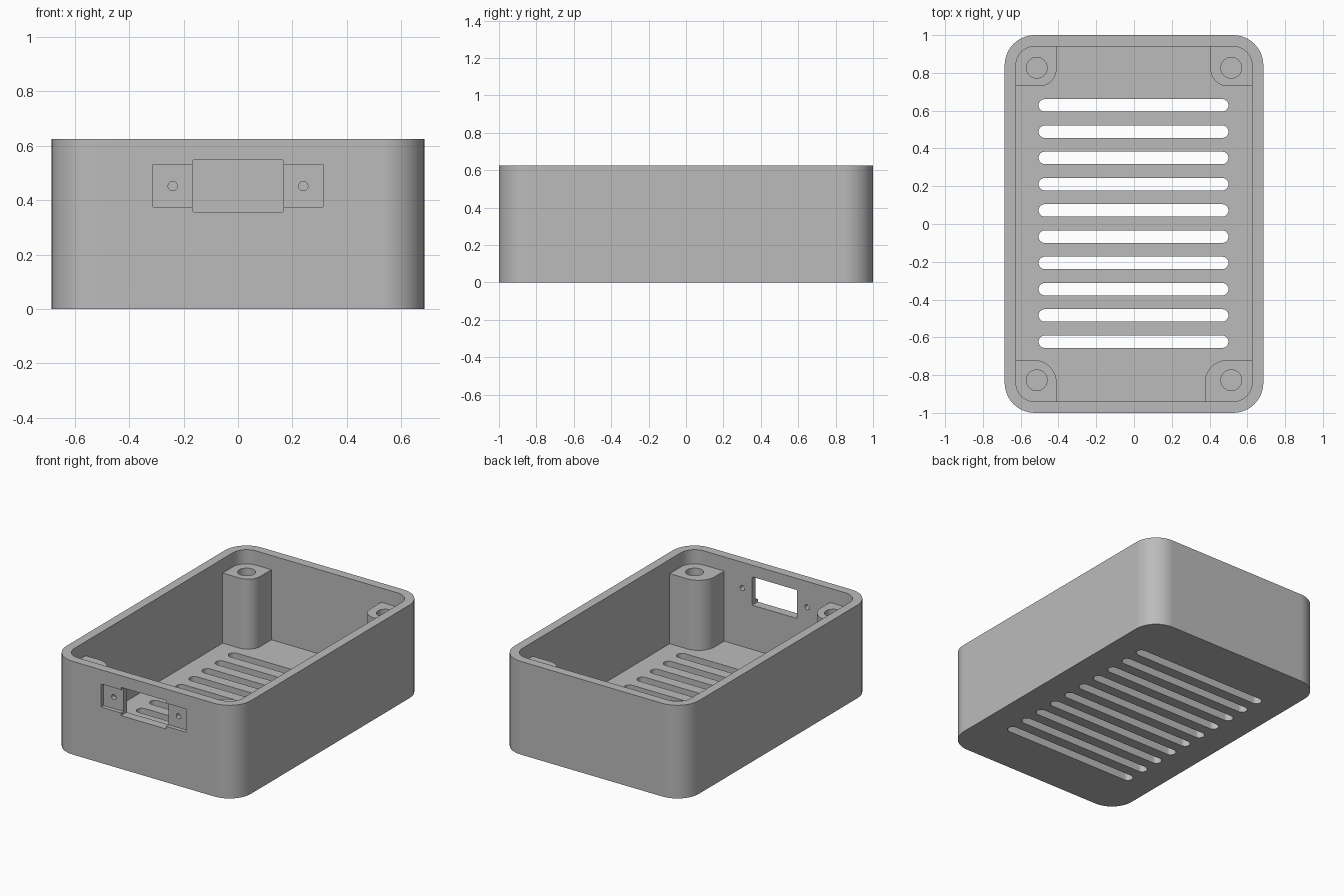
import bpy, bmesh, math
from mathutils import Vector, Matrix

cube = bpy.data.objects.get("Cube")
if cube:
    bpy.data.objects.remove(cube)

HX, HY, H = 0.685, 1.0, 0.625      # outer half sizes and height
WALL, RAD = 0.06, 0.16
IX, IY = HX - WALL, HY - WALL      # inner half sizes
POST_TOP = 0.53

grey = bpy.data.materials.new("plain_grey")
grey.use_nodes = True
grey.diffuse_color = (0.5, 0.5, 0.5, 1)
grey.node_tree.nodes["Principled BSDF"].inputs["Base Color"].default_value = (0.5, 0.5, 0.5, 1)


def rounded_rect(x0, x1, y0, y1, radii, seg=10):
    """Counter-clockwise outline; radii run from the +x +y corner."""
    corners = [(x1, y1, -1, -1), (x0, y1, 1, -1), (x0, y0, 1, 1), (x1, y0, -1, 1)]
    pts = []
    for i, ((x, y, sx, sy), r) in enumerate(zip(corners, radii)):
        if r == 0:
            pts.append((x, y))
            continue
        for k in range(seg + 1):
            a = math.pi / 2 * (i + k / seg)
            pts.append((x + sx * r + r * math.cos(a), y + sy * r + r * math.sin(a)))
    clean = []
    for p in pts:
        if not clean or (Vector(p) - Vector(clean[-1])).length > 1e-5:
            clean.append(p)
    if (Vector(clean[0]) - Vector(clean[-1])).length < 1e-5:
        clean.pop()
    return clean


def circle(x, y, r, seg=32):
    return rounded_rect(x - r, x + r, y - r, y + r, [r] * 4, seg // 4)


def prisms(name, outlines, z0, z1, turn=None):
    """One object holding a straight prism for every outline."""
    bm = bmesh.new()
    for pts in outlines:
        face = bm.faces.new([bm.verts.new((x, y, z0)) for x, y in pts])
        top = bmesh.ops.extrude_face_region(bm, geom=[face])["geom"]
        bmesh.ops.translate(bm, vec=(0, 0, z1 - z0),
                            verts=[g for g in top if isinstance(g, bmesh.types.BMVert)])
    if turn:
        bm.transform(turn)
    bmesh.ops.recalc_face_normals(bm, faces=bm.faces)
    mesh = bpy.data.meshes.new(name)
    bm.to_mesh(mesh)
    bm.free()
    mesh.materials.append(grey)
    ob = bpy.data.objects.new(name, mesh)
    bpy.context.scene.collection.objects.link(ob)
    return ob


def combine(target, other, operation):
    mod = target.modifiers.new("cut", 'BOOLEAN')
    mod.operation, mod.solver, mod.object = operation, 'EXACT', other
    bpy.context.view_layer.objects.active = target
    bpy.ops.object.modifier_apply(modifier=mod.name)
    bpy.data.objects.remove(other)


# Hollow tray
body = prisms("enclosure_body", [rounded_rect(-HX, HX, -HY, HY, [RAD] * 4)], 0, H)
inner = rounded_rect(-IX, IX, -IY, IY, [RAD - WALL] * 4)
combine(body, prisms("cavity", [inner], WALL, H + 0.1), 'DIFFERENCE')

# Corner screw posts, sunk slightly into the walls and floor
E = 0.012
R = RAD - WALL
posts = [
    rounded_rect(0.405, IX + E, 0.73, IY + E, [R, 0, 0.09, 0]),
    rounded_rect(-IX - E, -0.41, 0.73, IY + E, [0, R, 0, 0.09]),
    rounded_rect(-IX - E, -0.41, -IY - E, -0.72, [0.12, 0, R, 0]),
    rounded_rect(0.375, IX + E, -IY - E, -0.72, [0, 0.12, 0, R]),
]
combine(body, prisms("screw_posts", posts, WALL / 2, POST_TOP), 'UNION')

# Screw holes in the posts
holes = [circle(sx * 0.515, sy * 0.827, 0.055) for sx in (-1, 1) for sy in (-1, 1)]
combine(body, prisms("post_holes", holes, WALL + 0.005, H), 'DIFFERENCE')

# Vent slots through the floor
r = 0.033
slots = []
for i in range(10):
    y = 0.628 - i * 0.139
    slots.append(rounded_rect(-0.505, 0.5, y - r, y + r, [r] * 4, 8))
combine(body, prisms("vent_slots", slots, -0.1, WALL + 0.1), 'DIFFERENCE')

# Front connector: shallow recess, through window and two screw holes
to_front = Matrix.Rotation(math.pi / 2, 4, 'X')    # outline y -> z, depth -> -y
recess = rounded_rect(-0.315, 0.315, 0.375, 0.53, [0.004] * 4, 2)
combine(body, prisms("flange_recess", [recess], HY - 0.027, HY + 0.1, to_front), 'DIFFERENCE')
front_cuts = [rounded_rect(-0.167, 0.167, 0.357, 0.547, [0.004] * 4, 2)]
front_cuts += [circle(s * 0.24, 0.452, 0.017, 24) for s in (-1, 1)]
combine(body, prisms("connector_window", front_cuts, IY - 0.05, HY + 0.1, to_front), 'DIFFERENCE')

# Smooth curved corners, crisp edges
bpy.ops.object.select_all(action='DESELECT')
body.select_set(True)
bpy.context.view_layer.objects.active = body
bpy.ops.object.shade_smooth_by_angle(angle=math.radians(30))
normals = body.modifiers.new("even_normals", 'WEIGHTED_NORMAL')
normals.keep_sharp = True
